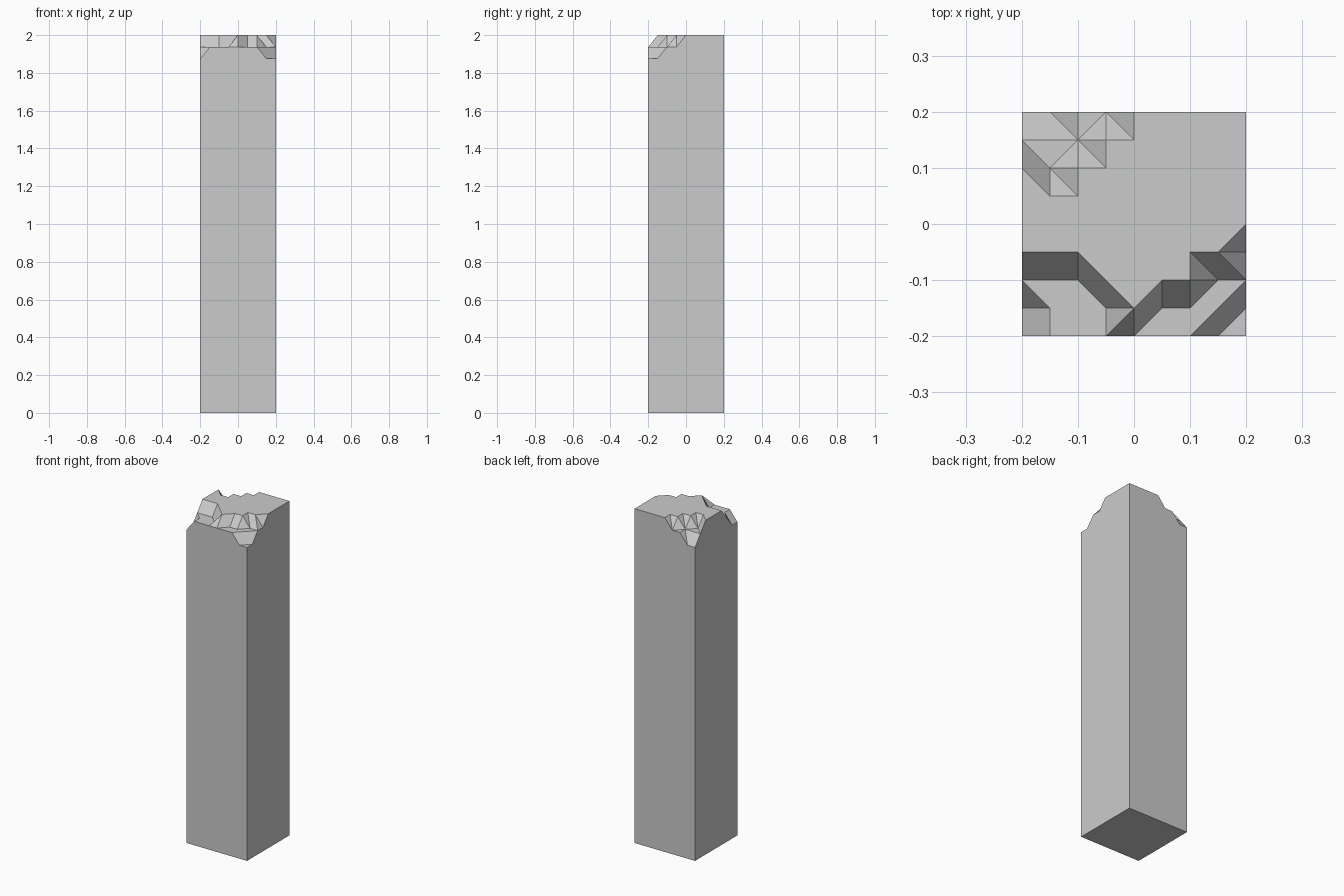
import bpy, bmesh, math

if "Cube" in bpy.data.objects:
    bpy.data.objects.remove(bpy.data.objects["Cube"])

CELL = 0.05       # chip grid spacing
HEIGHT = 2.0
DROP = 0.0625     # depth of one chip level

# Chip depth of the broken top, rows run front to back, left to right
CHIPS = ["211111122",
         "211101112",
         "111000011",
         "000000001",
         "000000000",
         "000000000",
         "010000000",
         "111000000",
         "221100000"]
# Cells (column, row) split from front-left to back-right; others split the other way
RISING = {(3, 0), (4, 0), (6, 0), (7, 0), (4, 1), (6, 1), (7, 1), (7, 3), (1, 6), (2, 7)}

bm = bmesh.new()

# Broken top surface
grid = [[bm.verts.new(((i - 4) * CELL, (j - 4) * CELL, HEIGHT - DROP * int(c)))
         for i, c in enumerate(row)] for j, row in enumerate(CHIPS)]
for j in range(8):
    for i in range(8):
        a, b = grid[j][i], grid[j][i + 1]
        c, d = grid[j + 1][i + 1], grid[j + 1][i]
        tris = ((a, b, c), (a, c, d)) if (i, j) in RISING else ((a, b, d), (b, c, d))
        for t in tris:
            bm.faces.new(t)

# Straight sides down to the ground, then the base
rim = [e for e in bm.edges if e.is_boundary]
walls = bmesh.ops.extrude_edge_only(bm, edges=rim)["geom"]
for v in walls:
    if isinstance(v, bmesh.types.BMVert):
        v.co.z = 0
bmesh.ops.holes_fill(bm, edges=[e for e in bm.edges if e.is_boundary], sides=0)

# Merge coplanar pieces into clean flat faces
bmesh.ops.recalc_face_normals(bm, faces=bm.faces)
bmesh.ops.dissolve_limit(bm, angle_limit=math.radians(1), verts=bm.verts, edges=bm.edges)

mesh = bpy.data.meshes.new("broken_pillar")
bm.to_mesh(mesh)
bm.free()
bpy.context.collection.objects.link(bpy.data.objects.new("broken_pillar", mesh))
